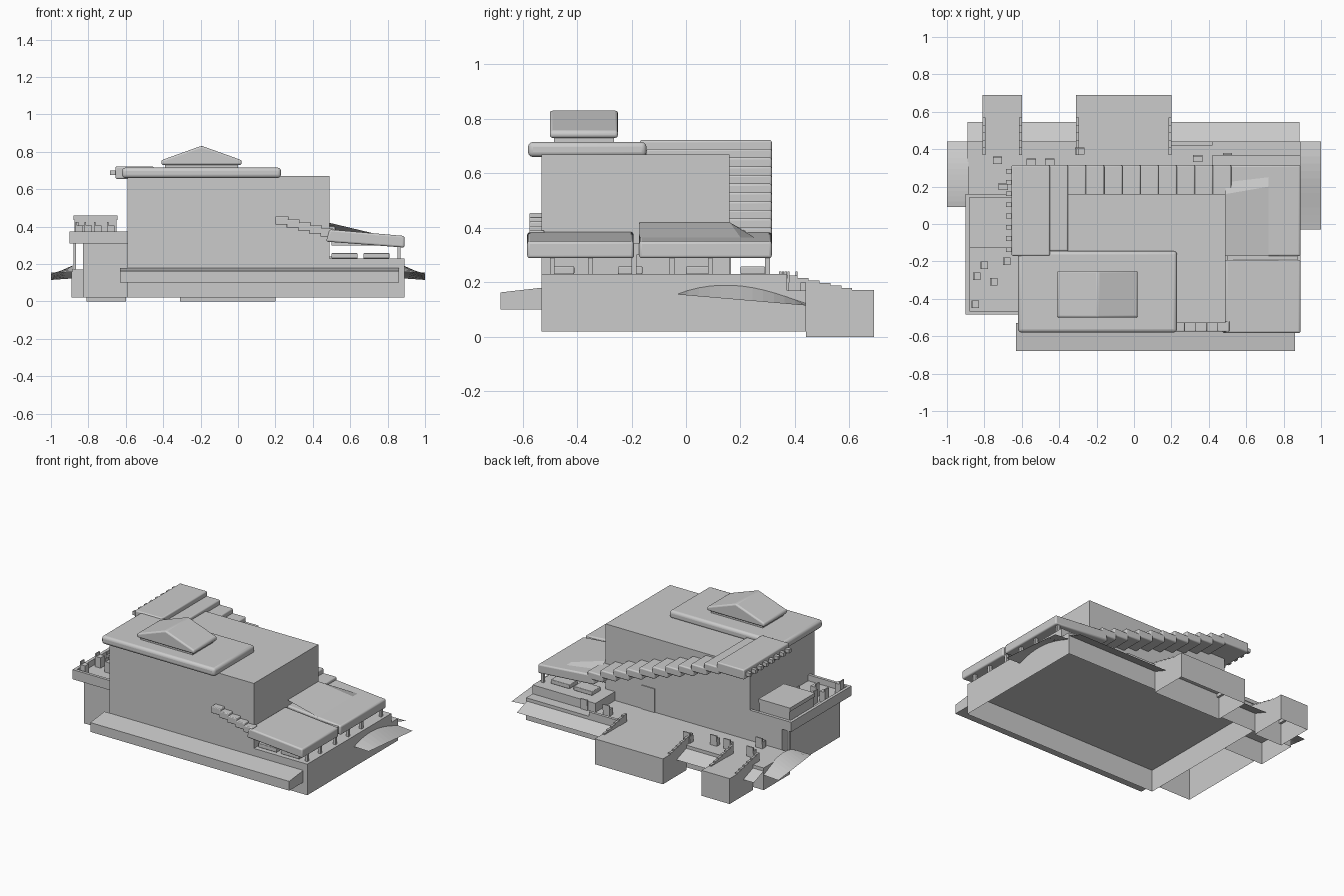
import bpy, bmesh
from mathutils import Vector

cube = bpy.data.objects.get("Cube")
if cube:
    bpy.data.objects.remove(cube, do_unlink=True)

mat = bpy.data.materials.new("plain grey")
mat.use_nodes = True
GREY = (0.6, 0.6, 0.6, 1)
mat.diffuse_color = GREY
mat.node_tree.nodes["Principled BSDF"].inputs["Base Color"].default_value = GREY


def finish(name, bm, bevel=0):
    bmesh.ops.recalc_face_normals(bm, faces=bm.faces)
    mesh = bpy.data.meshes.new(name)
    bm.to_mesh(mesh)
    bm.free()
    mesh.materials.append(mat)
    ob = bpy.data.objects.new(name, mesh)
    bpy.context.collection.objects.link(ob)
    if bevel:
        mod = ob.modifiers.new("rounded_edges", "BEVEL")
        mod.width, mod.segments = bevel, 3
        bpy.ops.object.select_all(action="DESELECT")
        bpy.context.view_layer.objects.active = ob
        ob.select_set(True)
        bpy.ops.object.shade_smooth_by_angle()
    return ob


def box(name, x, y, z, bevel=0, hollow=False):
    """Box from ranges; a hollow one is open underneath."""
    bm = bmesh.new()
    bmesh.ops.create_cube(bm, size=1)
    for v in bm.verts:
        v.co = Vector([r[0] if c < 0 else r[1] for c, r in zip(v.co, (x, y, z))])
    if hollow:
        low = min(bm.faces, key=lambda f: f.calc_center_median().z)
        bmesh.ops.delete(bm, geom=[low], context="FACES_ONLY")
    return finish(name, bm, bevel)


def prism(name, points, axis, span, bevel=0):
    """Profile of two coordinates extruded along axis x or y."""
    bm = bmesh.new()
    def place(p, t):
        return (t, p[0], p[1]) if axis == "x" else (p[0], t, p[1])
    face = bm.faces.new([bm.verts.new(place(p, span[0])) for p in points])
    ext = bmesh.ops.extrude_face_region(bm, geom=[face])["geom"]
    move = Vector(place((0, 0), span[1] - span[0]))
    for v in ext:
        if isinstance(v, bmesh.types.BMVert):
            v.co += move
    return finish(name, bm, bevel)


def sheet(name, inner, outer):
    """Thin surface spanning two edges."""
    bm = bmesh.new()
    a = [bm.verts.new(p) for p in inner]
    b = [bm.verts.new(p) for p in outer]
    for i in range(len(a) - 1):
        bm.faces.new((a[i], a[i + 1], b[i + 1], b[i]))
    return finish(name, bm)


# Base, left wing and main block
box("base", (-0.59, 0.89), (-0.53, 0.44), (0.02, 0.17), hollow=True)
box("wing_deck", (-0.89, -0.59), (0.16, 0.44), (0.02, 0.17), hollow=True)
box("left_wing", (-0.83, -0.59), (-0.46, 0.16), (0.02, 0.32), hollow=True)
box("main_block", (-0.59, 0.49), (-0.53, 0.16), (0.17, 0.67))
box("side_terrace", (0.42, 0.89), (-0.53, 0.37), (0.17, 0.23))
box("back_door", (0.12, 0.22), (0.16, 0.166), (0.17, 0.33))

# Front ledge with sloping sides
prism("front_ledge", [(-0.68, 0.1), (-0.68, 0.163), (-0.53, 0.18), (-0.53, 0.1)],
      "x", (-0.63, 0.86))

# Rear platforms with stepped side walls
for side, x0, x1 in (("left", -0.81, -0.6), ("middle", -0.31, 0.2)):
    box(side + "_platform", (x0, x1), (0.44, 0.69), (0, 0.172), hollow=True)
    for x in (x0, x1 - 0.016):
        for i in range(6):
            y = 0.37 + i * 0.04
            box(side + "_stepped_wall", (x, x + 0.016), (y, y + 0.04),
                (0.15, 0.225 - i * 0.009))

# Front roof and gabled skylight
box("front_roof", (-0.62, 0.23), (-0.58, -0.145), (0.66, 0.715), 0.018)
box("skylight_base", (-0.39, 0), (-0.485, -0.265), (0.71, 0.745))
prism("skylight_gable", [(-0.41, 0.73), (-0.41, 0.755), (-0.195, 0.832),
                         (0.02, 0.755), (0.02, 0.73)], "y", (-0.5, -0.25), 0.01)

# Stepped roof descending along the back
STEP, DROP = 0.097, 0.032
box("stepped_roof_top", (-0.655, -0.45), (-0.17, 0.315), (0.655, 0.722), 0.008)
for i in range(1, 11):
    x = -0.45 + (i - 1) * STEP
    top = 0.722 - i * DROP
    box("stepped_roof", (x - 0.02, x + STEP), (-0.145 if i == 1 else 0.15, 0.315),
        (top - 0.05, top), 0.008)
for i in range(8):
    y = -0.15 + i * 0.06
    box("roof_bracket", (-0.685, -0.65), (y, y + 0.025), (0.675, 0.7))

# Small steps running down the front wall into the side roof
for i in range(5):
    x = 0.2 + i * 0.06
    top = 0.455 - i * 0.016
    box("front_roof_step", (x, x + 0.07), (-0.575, -0.52), (top - 0.045, top), 0.005)

# Side roof in two slabs, with a raised wedge by the wall
slope = [(0.47, 0.32), (0.49, 0.385), (0.89, 0.35), (0.89, 0.288)]
for y in ((-0.583, -0.192), (-0.172, 0.315)):
    prism("side_roof", slope, "y", y, 0.01)
box("roof_joint", (0.5, 0.875), (-0.2, -0.165), (0.3, 0.345))
sheet("roof_wedge", [(0.49, -0.17, 0.42), (0.49, 0.16, 0.42), (0.49, 0.25, 0.37)],
      [(0.72, -0.17, 0.365), (0.72, 0.2, 0.365), (0.72, 0.25, 0.365)])

# Side terrace posts and planters
for y in (-0.5, -0.36, -0.2, -0.06, 0.08, 0.29):
    box("terrace_post", (0.852, 0.87), (y, y + 0.018), (0.23, 0.31))
for y in (-0.5, -0.25, 0.0, 0.2):
    for x in (0.5, 0.67):
        box("planter", (x, x + 0.14), (y, y + 0.09), (0.23, 0.258), 0.004)

# Balcony of the left wing
X, Y = (-0.9, -0.59), (-0.485, 0.16)
box("balcony_floor", X, Y, (0.31, 0.335))
RIM = (0.33, 0.375)
box("balcony_rim_left", (-0.9, -0.88), Y, RIM)
box("balcony_rim_front", X, (-0.485, -0.465), RIM)
box("balcony_rim_back", X, (0.14, 0.16), RIM)
box("balcony_cabin", (-0.875, -0.65), (-0.12, 0.14), (0.335, 0.435))
box("balcony_cabin_roof", (-0.88, -0.645), (-0.125, 0.145), (0.435, 0.46))
for x, y in ((-0.8, -0.22), (-0.84, -0.28), (-0.75, -0.31), (-0.85, -0.43), (-0.68, -0.2)):
    box("balcony_seat", (x - 0.02, x + 0.02), (y - 0.02, y + 0.02), (0.335, 0.405))
    box("seat_back", (x - 0.02, x - 0.012), (y - 0.02, y + 0.02), (0.4, 0.425))
for x in (-0.88, -0.64):
    box("balcony_post", (x, x + 0.015), (0.14, 0.155), (0.17, 0.31))

# Loose furniture on the rear deck
for x, y in ((-0.73, 0.34), (-0.7, 0.2), (-0.55, 0.33), (-0.45, 0.33),
             (-0.29, 0.39), (0.34, 0.35), (0.5, 0.36)):
    box("deck_seat", (x - 0.025, x + 0.025), (y - 0.018, y + 0.018), (0.17, 0.215))
    box("seat_back", (x - 0.025, x + 0.025), (y + 0.012, y + 0.02), (0.2, 0.24))
box("planter_wall", (0.2, 0.42), (0.42, 0.44), (0.17, 0.2))

# Curved side awnings, arched along the wall
for side, x0, x1, start in (("right", 0.885, 1, -0.03), ("left", -0.885, -1, 0.09)):
    inner, outer = [], []
    for i in range(13):
        t = i / 12
        y = start + t * (0.44 - start)
        inner.append((x0, y, 0.158 - 0.035 * t + 0.22 * t * (1 - t) ** 1.2))
        outer.append((x1, y, 0.155 - 0.04 * t))
    sheet(side + "_awning", inner, outer)

# Rear awnings between the platforms
for x0, x1 in ((-0.89, -0.81), (-0.6, -0.31), (0.2, 0.885)):
    sheet("rear_awning", [(x0, 0.435, 0.15), (x1, 0.435, 0.15)],
          [(x0, 0.545, 0.11), (x1, 0.545, 0.11)])
